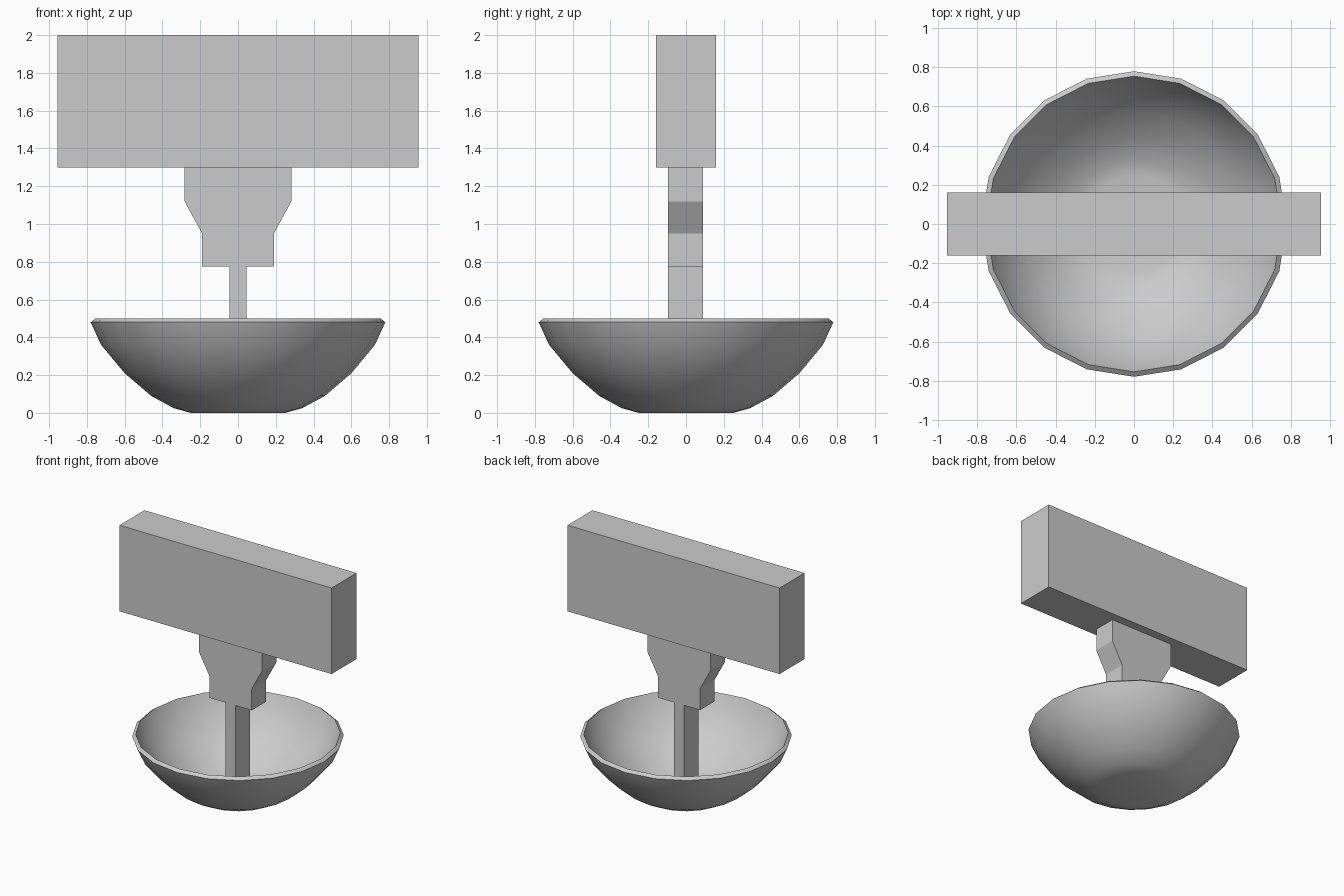
import bpy
import bmesh
from math import cos, sin, tau, radians

cube = bpy.data.objects.get("Cube")
if cube:
    bpy.data.objects.remove(cube, do_unlink=True)

grey = bpy.data.materials.new("plain grey")
grey.use_nodes = True
colour = (0.6, 0.6, 0.6, 1)
grey.diffuse_color = colour
grey.node_tree.nodes["Principled BSDF"].inputs["Base Color"].default_value = colour


def finish(name, bm):
    bmesh.ops.recalc_face_normals(bm, faces=bm.faces)
    mesh = bpy.data.meshes.new(name)
    bm.to_mesh(mesh)
    bm.free()
    mesh.materials.append(grey)
    obj = bpy.data.objects.new(name, mesh)
    bpy.context.collection.objects.link(obj)
    return obj


def mirrored_slab(name, half_profile, y0, y1):
    """Mirror a right-hand (x, z) outline across x = 0 and extrude it along y."""
    outline = half_profile + [(-x, z) for x, z in reversed(half_profile)]
    bm = bmesh.new()
    face = bm.faces.new([bm.verts.new((x, y0, z)) for x, z in outline])
    moved = bmesh.ops.extrude_face_region(bm, geom=[face])["geom"]
    bmesh.ops.translate(bm, vec=(0, y1 - y0, 0),
                        verts=[v for v in moved if isinstance(v, bmesh.types.BMVert)])
    return finish(name, bm)


def lathe(name, profile, sides):
    """Turn an (r, z) profile around z, capping both ends."""
    bm = bmesh.new()
    rings = [[bm.verts.new((r * cos(tau * i / sides), r * sin(tau * i / sides), z))
              for i in range(sides)] for r, z in profile]
    for a, b in zip(rings, rings[1:]):
        for i in range(sides):
            j = (i + 1) % sides
            bm.faces.new((a[i], a[j], b[j], b[i]))
    bm.faces.new(rings[0])
    bm.faces.new(rings[-1])
    return finish(name, bm)


# Head, tapering neck and shaft
mirrored_slab("head_block", [(0.955, 1.3), (0.955, 2)], -0.16, 0.16)
mirrored_slab("neck", [(0.19, 0.775), (0.19, 0.95), (0.283, 1.12), (0.283, 1.3)],
              -0.095, 0.09)
mirrored_slab("shaft", [(0.045, 0.03), (0.045, 0.775)], -0.095, 0.09)

# Open bowl: outside from the base up, over the chamfered rim, then down inside
outside = [(0.25, 0), (0.34, 0.025), (0.46, 0.09), (0.6, 0.21), (0.725, 0.36), (0.78, 0.48)]
inside = [(0.755, 0.5), (0.7, 0.37), (0.575, 0.22), (0.44, 0.11), (0.33, 0.045), (0.25, 0.025)]
bowl = lathe("bowl", outside + inside, 20)
bpy.ops.object.select_all(action="DESELECT")
bowl.select_set(True)
bpy.context.view_layer.objects.active = bowl
bpy.ops.object.shade_smooth_by_angle(angle=radians(40))
